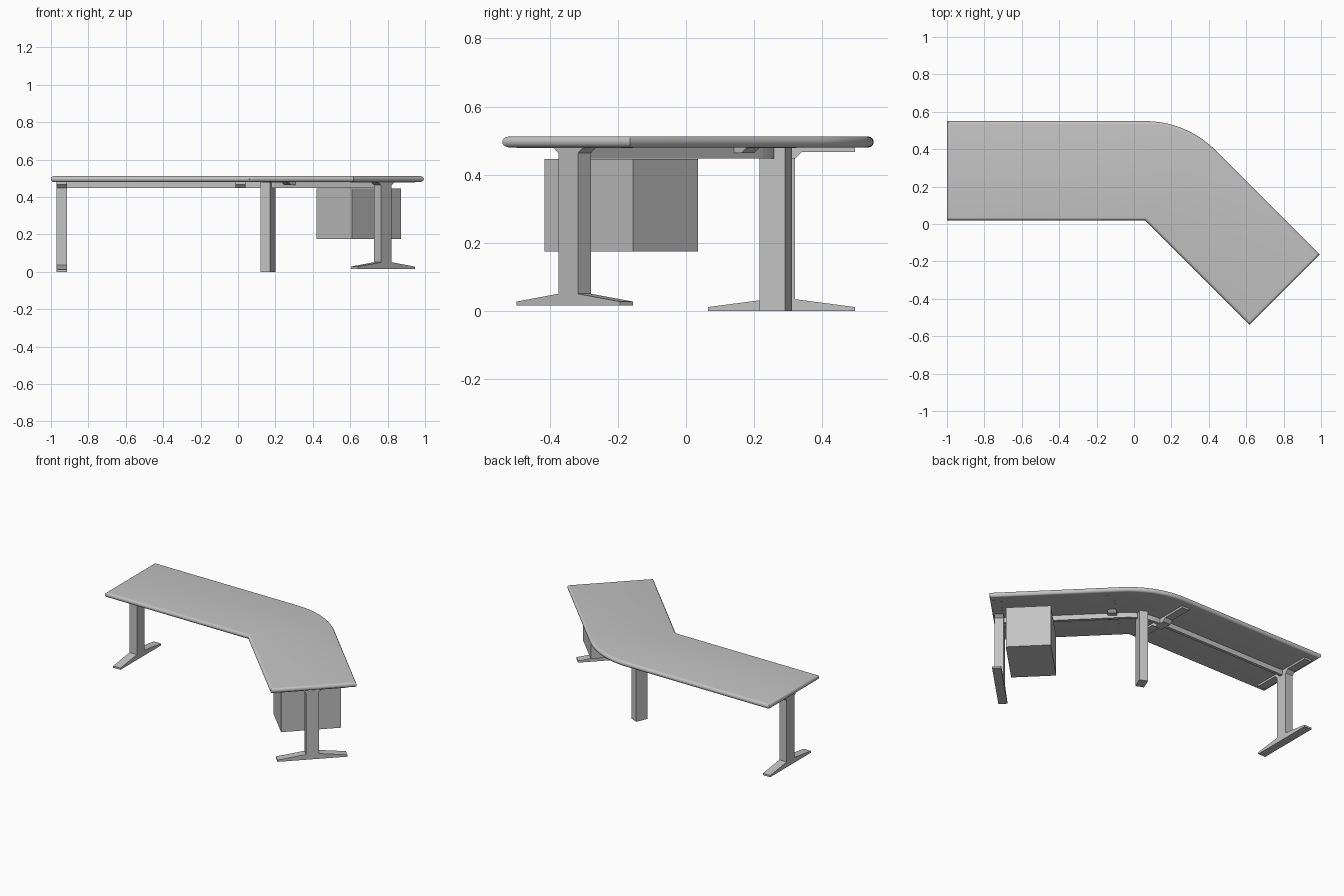
import bpy, bmesh
from math import sin, cos, radians
from mathutils import Matrix

cube = bpy.data.objects.get("Cube")
if cube:
    bpy.data.objects.remove(cube, do_unlink=True)

GREY = 0.55
mat = bpy.data.materials.new("light_grey")
mat.use_nodes = True
mat.diffuse_color = (GREY, GREY, GREY, 1)
mat.node_tree.nodes["Principled BSDF"].inputs["Base Color"].default_value = (GREY, GREY, GREY, 1)

# Inner corner of the desk: both arms are measured from here
CORNER = (0.06, 0.02, 0)
DEPTH = 0.53            # width of the worktop
MID = 0.26              # distance of the supports from the inner edge
LEFT_LEN, RIGHT_LEN = 1.06, 0.79
UNDER, TOP = 0.48, 0.512
LIFT = 0.016            # the angled arm's frame sits slightly higher


def place(angle):
    return Matrix.Translation(CORNER) @ Matrix.Rotation(radians(angle), 4, 'Z')


def prism(name, points, offset, matrix, bevel=0.0):
    """Extrude a planar outline by an offset vector, then move it into place."""
    bm = bmesh.new()
    face = bm.faces.new([bm.verts.new(p) for p in points])
    new = bmesh.ops.extrude_face_region(bm, geom=[face])["geom"]
    bmesh.ops.translate(bm, vec=offset, verts=[v for v in new if isinstance(v, bmesh.types.BMVert)])
    bmesh.ops.recalc_face_normals(bm, faces=bm.faces)
    if bevel:
        rims = [e for e in bm.edges if abs(e.verts[0].co.z - e.verts[1].co.z) < 1e-5]
        bmesh.ops.bevel(bm, geom=rims, offset=bevel, segments=5, profile=0.5, affect='EDGES')
    bm.transform(matrix)
    mesh = bpy.data.meshes.new(name)
    bm.to_mesh(mesh)
    bm.free()
    mesh.materials.append(mat)
    obj = bpy.data.objects.new(name, mesh)
    bpy.context.collection.objects.link(obj)
    return obj


def box(name, x, y, z0, z1, width, depth, angle):
    a, b = width / 2, depth / 2
    base = [(x - a, y - b, z0), (x + a, y - b, z0), (x + a, y + b, z0), (x - a, y + b, z0)]
    return prism(name, base, (0, 0, z1 - z0), place(angle))


def cross_profile(name, half, x, angle):
    """Mirror a half profile across the arm's centreline and extrude it along the arm."""
    w = 0.054
    pts = [(x - w / 2, MID + y, z) for y, z in half]
    pts += [(x - w / 2, MID - y, z) for y, z in reversed(half)]
    return prism(name, pts, (w, 0, 0), place(angle))


def bend_path(radius, left, right, steps):
    """Path along both arms at a given distance, rounded around the corner."""
    s = cos(radians(45))
    path = [(-left, radius)]
    for i in range(steps + 1):
        a = radians(90 - 45 * i / steps)
        path.append((radius * cos(a), radius * sin(a)))
    path.append(((radius + right) * s, (radius - right) * s))
    return path


# Worktop with rounded edges
inner = [(RIGHT_LEN * cos(radians(45)), -RIGHT_LEN * sin(radians(45))), (0, 0), (-LEFT_LEN, 0)]
outline = bend_path(DEPTH, LEFT_LEN, RIGHT_LEN, 20) + inner
worktop = prism("worktop", [(x, y, UNDER) for x, y in outline],
                (0, 0, TOP - UNDER), place(0), bevel=0.0155)
bpy.context.view_layer.objects.active = worktop
worktop.select_set(True)
bpy.ops.object.shade_smooth_by_angle(angle=radians(35))
worktop.select_set(False)

# Support beam following both arms
beam = bend_path(MID + 0.01, 1.0, 0.74, 10) + bend_path(MID - 0.01, 1.0, 0.74, 10)[::-1]
prism("support_beam", [(x, y, 0.447) for x, y in beam], (0, 0, UNDER + 0.002 - 0.447), place(0))


# T-shaped end legs: splayed foot, column and tapered top bracket in one profile
def bracket_half(lift):
    tip = min(0.467 + lift, UNDER - 0.002)
    top = UNDER + 0.004
    return [(0.04, 0.447 + lift), (0.06, tip), (0.215, tip), (0.215, top)]


def leg_half(lift):
    foot = [(0.215, lift), (0.215, 0.012 + lift), (0.04, 0.035 + lift)]
    return foot + bracket_half(lift)


cross_profile("left_leg", leg_half(0), -1.0025, 0)
cross_profile("right_leg", leg_half(LIFT), 0.75, -45)

# Worktop brackets on either side of the corner
cross_profile("left_bracket", bracket_half(0), -0.047, 0)
cross_profile("right_bracket", bracket_half(LIFT), 0.073, -45)

# Corner post on the bisector of the bend
box("corner_post", 0, MID + 0.003, 0, UNDER + 0.002, 0.054, 0.08, -22.5)

# Hanging drawer cabinet under the angled arm
box("drawer_cabinet", 0.562, 0.265, 0.175, 0.446, 0.27, 0.368, -45)
